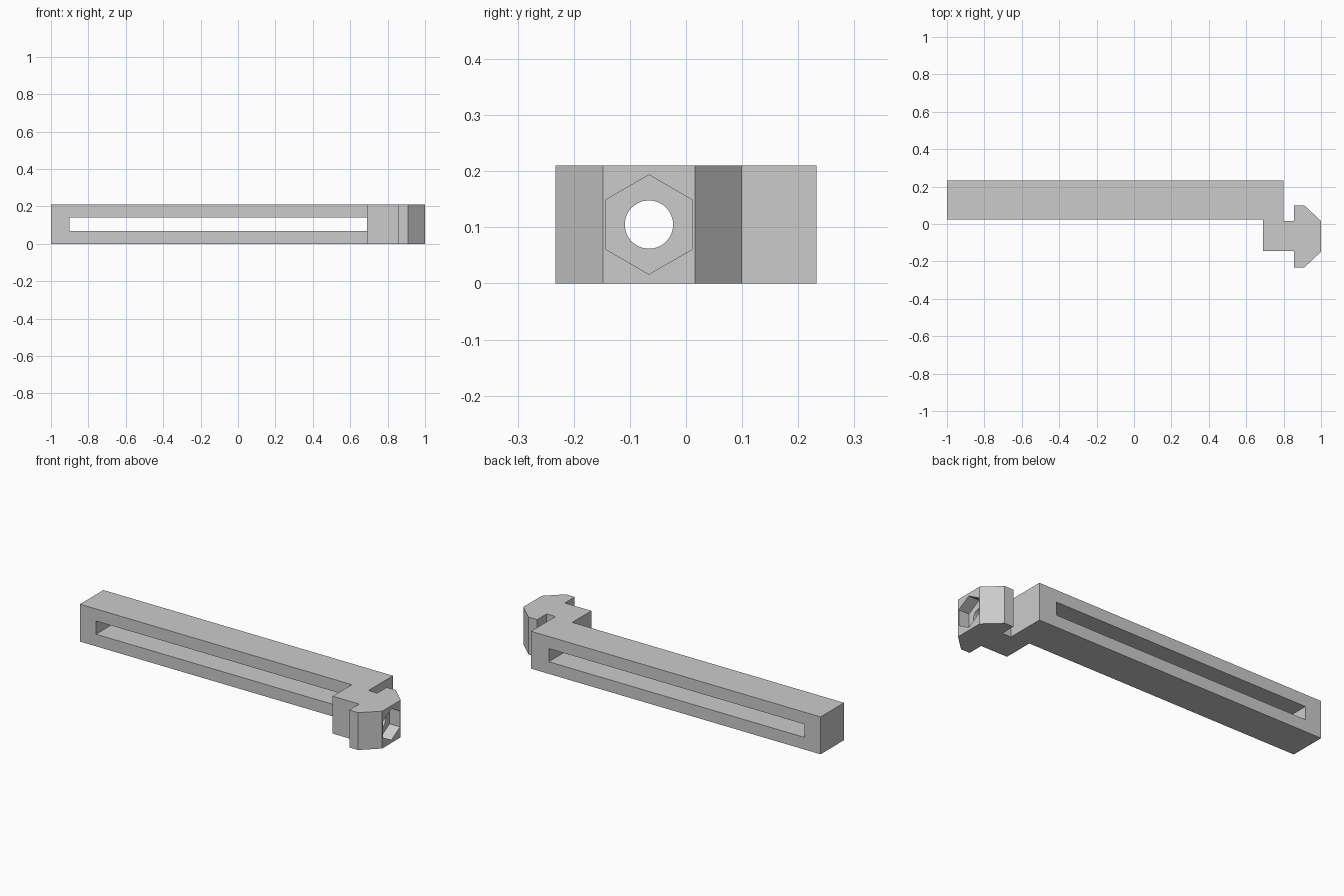
import bpy
import bmesh
from math import pi
from mathutils import Matrix

cube = bpy.data.objects.get("Cube")
if cube:
    bpy.data.objects.remove(cube, do_unlink=True)

HEIGHT = 0.21
HOLE_Y, HOLE_Z = -0.066, HEIGHT / 2

grey = bpy.data.materials.new("light grey")
grey.use_nodes = True
grey.diffuse_color = (0.6, 0.6, 0.6, 1)
grey.node_tree.nodes["Principled BSDF"].inputs["Base Color"].default_value = (0.6, 0.6, 0.6, 1)


def add_object(name, bm):
    bmesh.ops.recalc_face_normals(bm, faces=bm.faces)
    mesh = bpy.data.meshes.new(name)
    bm.to_mesh(mesh)
    bm.free()
    mesh.materials.append(grey)
    obj = bpy.data.objects.new(name, mesh)
    bpy.context.collection.objects.link(obj)
    return obj


def prism_x(name, sides, radius, x0, x1):
    """Prism lying along x, with a corner pointing up."""
    bm = bmesh.new()
    place = Matrix.Translation(((x0 + x1) / 2, HOLE_Y, HOLE_Z)) @ Matrix.Rotation(pi / 2, 4, "Y")
    spin = Matrix.Rotation(0 if sides != 6 else pi / 2, 4, "Z")
    bmesh.ops.create_cone(bm, cap_ends=True, segments=sides, radius1=radius,
                          radius2=radius, depth=x1 - x0, matrix=place @ spin)
    # Turn the section so that its highest corner is straight above the axis
    top = max(v.co.z for v in bm.verts) - HOLE_Z
    if top < radius * 0.99:
        bmesh.ops.rotate(bm, verts=bm.verts, cent=(0, HOLE_Y, HOLE_Z),
                         matrix=Matrix.Rotation(pi / sides, 3, "X"))
    return add_object(name, bm)


def cut(target, cutter):
    cutter.hide_render = True
    cutter.hide_viewport = True
    mod = target.modifiers.new(cutter.name, "BOOLEAN")
    mod.operation = "DIFFERENCE"
    mod.solver = "EXACT"
    mod.object = cutter


# Arm, foot and chamfered head as one extruded plan
plan = [(-1, 0.025), (0.69, 0.025), (0.69, -0.145), (0.855, -0.145),
        (0.855, -0.233), (0.91, -0.233), (1, -0.148), (1, 0.016),
        (0.91, 0.1), (0.855, 0.1), (0.855, 0.016), (0.8, 0.016),
        (0.8, 0.233), (-1, 0.233)]
bm = bmesh.new()
base = bm.faces.new([bm.verts.new((x, y, 0)) for x, y in plan])
grown = bmesh.ops.extrude_face_region(bm, geom=[base])["geom"]
bmesh.ops.translate(bm, vec=(0, 0, HEIGHT),
                    verts=[g for g in grown if isinstance(g, bmesh.types.BMVert)])
arm = add_object("slotted_arm", bm)

# Long slot through the arm
bm = bmesh.new()
bmesh.ops.create_cube(bm, size=1, matrix=Matrix.Translation((-0.105, 0.13, HOLE_Z))
                      @ Matrix.Diagonal((1.59, 0.24, 0.074, 1)))
# Keep the cutter clear of the foot by starting just in front of the arm
cut(arm, add_object("slot_cutter", bm))

# Bolt hole and hexagonal nut pocket in the head
cut(arm, prism_x("bolt_hole_cutter", 48, 0.043, 0.6, 1.1))
cut(arm, prism_x("nut_pocket_cutter", 6, 0.0885, 0.935, 1.1))

bpy.context.view_layer.objects.active = arm
arm.select_set(True)
bpy.ops.object.shade_smooth_by_angle(angle=pi / 6)
